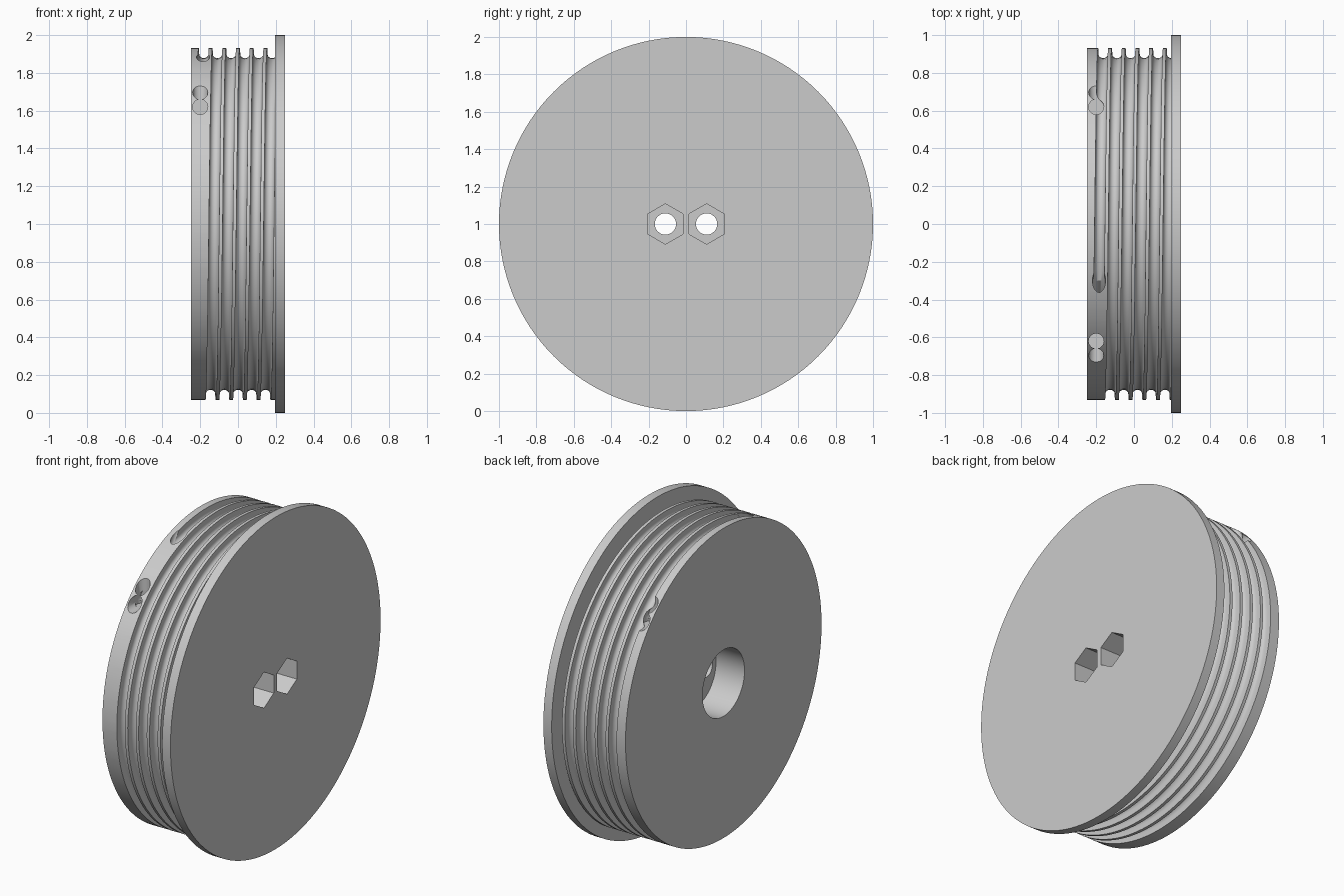
import bpy, bmesh, math
from mathutils import Vector

if "Cube" in bpy.data.objects:
    bpy.data.objects.remove(bpy.data.objects["Cube"])

CENTRE = Vector((0, 0, 1))
DRUM_R, PITCH = 0.933, 0.0725

grey = bpy.data.materials.new("plain grey")
grey.use_nodes = True
grey.diffuse_color = (0.6, 0.6, 0.6, 1)
grey.node_tree.nodes["Principled BSDF"].inputs["Base Color"].default_value = (0.6, 0.6, 0.6, 1)


def to_object(name, bm):
    bmesh.ops.recalc_face_normals(bm, faces=bm.faces)
    mesh = bpy.data.meshes.new(name)
    bm.to_mesh(mesh)
    bm.free()
    mesh.materials.append(grey)
    obj = bpy.data.objects.new(name, mesh)
    bpy.context.collection.objects.link(obj)
    return obj


def sweep(name, rings):
    """Skin a list of closed rings and cap both ends."""
    bm = bmesh.new()
    loops = [[bm.verts.new(p) for p in ring] for ring in rings]
    for a, b in zip(loops, loops[1:]):
        for i in range(len(a)):
            j = (i + 1) % len(a)
            bm.faces.new((a[i], a[j], b[j], b[i]))
    bm.faces.new(loops[0])
    bm.faces.new(loops[-1])
    return to_object(name, bm)


def rod(name, start, end, radius, sides=32):
    """Prism between two points, given relative to the wheel centre."""
    start, end = Vector(start), Vector(end)
    axis = (end - start).normalized()
    u = Vector((0, 0, 1)) if abs(axis.z) < 0.9 else Vector((0, 1, 0))
    u = (u - axis * u.dot(axis)).normalized()
    v = axis.cross(u)
    turn = [math.tau * i / sides for i in range(sides)]
    return sweep(name, [[CENTRE + p + radius * (u * math.cos(t) + v * math.sin(t))
                         for t in turn] for p in (start, end)])


def combine(target, other, operation):
    mod = target.modifiers.new(operation, "BOOLEAN")
    mod.operation, mod.object, mod.solver = operation, other, "EXACT"
    bpy.context.view_layer.objects.active = target
    bpy.ops.object.modifier_apply(modifier=mod.name)
    bpy.data.objects.remove(other)


# Helical cord groove: U-shaped section swept around the drum
def groove_ring(angle, half=0.027, floor_r=0.905):
    arc = [math.pi * i / 10 for i in range(11)]
    section = [(half * math.cos(a), floor_r - half * math.sin(a)) for a in arc]
    section += [(-half, 1.02), (half, 1.02)]
    x = -PITCH * 2.5 + PITCH * angle / math.tau
    return [CENTRE + Vector((x + dx, r * math.sin(angle), r * math.cos(angle)))
            for dx, r in section]


begin, finish, steps = math.radians(-20), math.tau * 5.5, 530
groove = sweep("groove_cutter", [groove_ring(begin + (finish - begin) * i / steps)
                                 for i in range(steps + 1)])

# Drum with its groove, then the wide flange
wheel = rod("grooved_wheel", (-0.25, 0, 0), (0.21, 0, 0), DRUM_R, 128)
combine(wheel, groove, "DIFFERENCE")
combine(wheel, rod("flange", (0.195, 0, 0), (0.25, 0, 0), 1, 128), "UNION")

# Central bore on the plain side
combine(wheel, rod("bore", (-0.3, 0, 0), (-0.06, 0, 0), 0.2, 64), "DIFFERENCE")

for side in (-1, 1):
    # Bolt hole with a hexagonal nut pocket
    y = side * 0.11
    combine(wheel, rod("bolt_hole", (-0.2, y, 0), (0.2, y, 0), 0.057), "DIFFERENCE")
    combine(wheel, rod("nut_pocket", (0.05, y, 0), (0.3, y, 0), 0.108, 6), "DIFFERENCE")
    # Cord anchor: two short holes meeting at a corner in the rim
    d = 0.62
    combine(wheel, rod("anchor_down", (-0.2, side * d, d - 0.04), (-0.2, side * d, 0.9), 0.04),
            "DIFFERENCE")
    combine(wheel, rod("anchor_across", (-0.2, side * (d - 0.04), d), (-0.2, side * 0.9, d), 0.04),
            "DIFFERENCE")

# Slanted cord hole where the groove begins
combine(wheel, rod("cord_hole", (-0.185, -0.43, 0.72), (-0.185, -0.22, 0.98), 0.035), "DIFFERENCE")

bpy.ops.object.select_all(action="DESELECT")
wheel.select_set(True)
bpy.context.view_layer.objects.active = wheel
bpy.ops.object.shade_smooth_by_angle(angle=math.radians(30))
